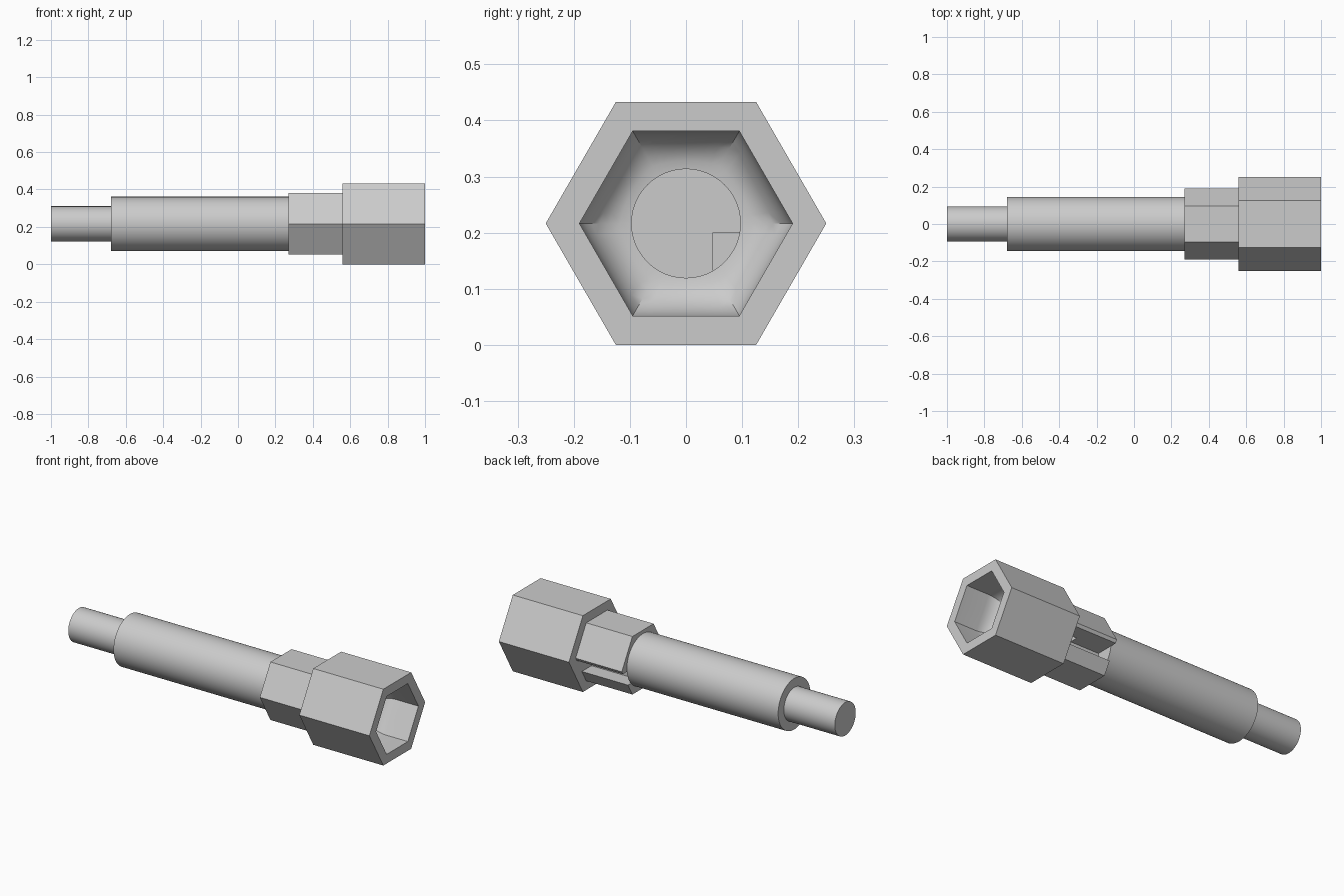
import bpy, bmesh, math
from math import pi, sin, cos

AXIS_Z = 0.2165          # height of the long axis
HEAD_R, NECK_R = 0.25, 0.19
HEAD_BACK, NECK_BACK = 0.56, 0.27
BORE_R = 0.097

cube = bpy.data.objects.get("Cube")
if cube:
    bpy.data.objects.remove(cube, do_unlink=True)

steel = bpy.data.materials.new("grey_steel")
steel.use_nodes = True
steel.diffuse_color = (0.6, 0.6, 0.6, 1)
steel.node_tree.nodes["Principled BSDF"].inputs["Base Color"].default_value = (0.6, 0.6, 0.6, 1)


def circle_radius(r):
    return lambda a: r


def hex_radius(r):
    """Distance from the axis to a hexagon with corners on the y axis."""
    return lambda a: r * cos(pi / 6) / cos(a % (pi / 3) - pi / 6)


def loft(name, sections, sides):
    """Skin a row of (x, radius function) sections along the x axis, with caps."""
    bm = bmesh.new()
    rings = []
    for x, radius in sections:
        ring = []
        for i in range(sides):
            a = 2 * pi * i / sides
            r = radius(a)
            ring.append(bm.verts.new((x, r * cos(a), AXIS_Z + r * sin(a))))
        rings.append(ring)
    for lower, upper in zip(rings, rings[1:]):
        for i in range(sides):
            j = (i + 1) % sides
            bm.faces.new((lower[i], lower[j], upper[j], upper[i]))
    bm.faces.new(rings[0])
    bm.faces.new(rings[-1])
    bmesh.ops.recalc_face_normals(bm, faces=bm.faces)
    mesh = bpy.data.meshes.new(name)
    bm.to_mesh(mesh)
    bm.free()
    obj = bpy.data.objects.new(name, mesh)
    bpy.context.collection.objects.link(obj)
    mesh.materials.append(steel)
    return obj


def activate(obj):
    bpy.ops.object.select_all(action='DESELECT')
    obj.select_set(True)
    bpy.context.view_layer.objects.active = obj


def cut(obj, cutter):
    cutter.hide_render = True
    mod = obj.modifiers.new("cut", 'BOOLEAN')
    mod.operation = 'DIFFERENCE'
    mod.solver = 'EXACT'
    mod.object = cutter
    activate(obj)
    bpy.ops.object.modifier_apply(modifier=mod.name)
    bpy.data.objects.remove(cutter, do_unlink=True)


def smooth(obj, degrees):
    activate(obj)
    bpy.ops.object.shade_smooth_by_angle(angle=math.radians(degrees))


# Hexagonal head stepping down to a hexagonal neck
head, neck = hex_radius(HEAD_R), hex_radius(NECK_R)
socket = loft("hex_socket", [(1, head), (HEAD_BACK, head),
                             (HEAD_BACK, neck), (NECK_BACK, neck)], 6)

# Hexagonal pocket, rounding inward to a blind round bore
pocket_wall = hex_radius(NECK_R)


def blend(t):
    return lambda a: pocket_wall(a) * (1 - t) + BORE_R * t


STEPS = 7
sections = [(1.05, pocket_wall)]
for k in range(STEPS + 1):
    a = pi / 2 * k / STEPS
    sections.append((0.86 - 0.09 * sin(a), blend(1 - cos(a))))
sections.append((0.45, circle_radius(BORE_R)))
cut(socket, loft("pocket_cutter", sections, 48))

# Side notch in the neck, opening into the bore
bpy.ops.mesh.primitive_cube_add(size=1, location=(0.38, 0.174, 0.16))
notch = bpy.context.object
notch.name = "notch_cutter"
notch.scale = (0.36, 0.252, 0.08)
notch.data.materials.append(steel)
cut(socket, notch)
smooth(socket, 25)

# Round shaft with a thinner tip
body, tip = circle_radius(0.145), circle_radius(0.094)
shaft = loft("shaft", [(NECK_BACK, body), (-0.68, body), (-0.68, tip), (-1, tip)], 64)
smooth(shaft, 30)
